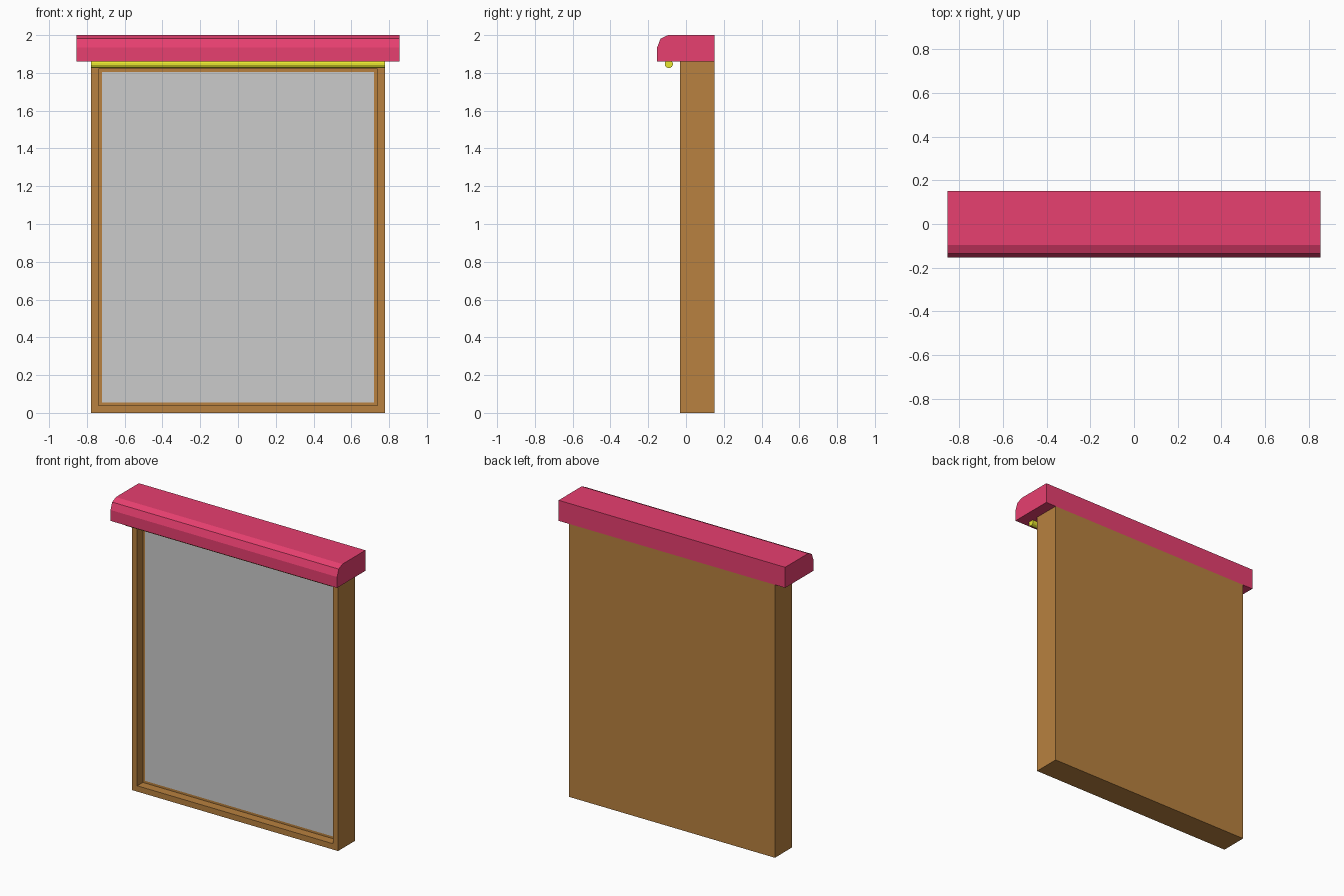
import bpy, bmesh, math

if "Cube" in bpy.data.objects:
    bpy.data.objects.remove(bpy.data.objects["Cube"])


def material(name, color):
    m = bpy.data.materials.new(name)
    m.diffuse_color = (*color, 1)
    m.use_nodes = True
    m.node_tree.nodes["Principled BSDF"].inputs["Base Color"].default_value = m.diffuse_color
    return m


def add_object(name, bm, mat=None):
    bmesh.ops.recalc_face_normals(bm, faces=bm.faces)
    me = bpy.data.meshes.new(name)
    bm.to_mesh(me)
    bm.free()
    ob = bpy.data.objects.new(name, me)
    bpy.context.collection.objects.link(ob)
    if mat:
        me.materials.append(mat)
    return ob


def extrude_x(name, profile, half, mat):
    """Closed (y, z) profile swept from -half to +half along x."""
    bm = bmesh.new()
    face = bm.faces.new([bm.verts.new((-half, y, z)) for y, z in profile])
    ext = bmesh.ops.extrude_face_region(bm, geom=[face])
    verts = [g for g in ext["geom"] if isinstance(g, bmesh.types.BMVert)]
    bmesh.ops.translate(bm, verts=verts, vec=(2 * half, 0, 0))
    return add_object(name, bm, mat)


wood = material("wood", (0.48, 0.22, 0.05))
red = material("red", (0.8, 0.05, 0.16))
yellow = material("yellow", (0.8, 0.8, 0.03))

HALF_W, BACK, FRONT, TOP = 0.777, 0.152, -0.032, 1.86
BORDER, RECESS_Y = 0.056, 0.028

# Wooden case: box whose front face is inset and pushed back
bm = bmesh.new()
bmesh.ops.create_cube(bm, size=1)
bmesh.ops.scale(bm, verts=bm.verts, vec=(2 * HALF_W, BACK - FRONT, TOP))
bmesh.ops.translate(bm, verts=bm.verts, vec=(0, (BACK + FRONT) / 2, TOP / 2))
front = min(bm.faces, key=lambda f: f.calc_center_median().y)
bmesh.ops.inset_region(bm, faces=[front], thickness=BORDER)
ext = bmesh.ops.extrude_face_region(bm, geom=[front])
verts = [g for g in ext["geom"] if isinstance(g, bmesh.types.BMVert)]
bmesh.ops.translate(bm, verts=verts, vec=(0, RECESS_Y - FRONT, 0))
bmesh.ops.delete(bm, geom=[f for f in bm.faces if f == front], context="FACES_ONLY")
add_object("wooden_case", bm, wood)

# Grey display panel at the bottom of the recess
panel_y = RECESS_Y - 0.002
extrude_x("display_panel", [(panel_y, BORDER), (RECESS_Y + 0.01, BORDER),
          (RECESS_Y + 0.01, TOP - BORDER), (panel_y, TOP - BORDER)],
          HALF_W - BORDER, None)

# Red hood with a rounded front top edge
extrude_x("hood", [(-0.153, 1.86), (-0.153, 1.934), (-0.135, 1.981),
          (-0.095, 2.0), (BACK, 2.0), (BACK, 1.86)], 0.854, red)

# Yellow lamp tube under the hood
N = 12
tube = [(-0.091 + 0.022 * math.cos(2 * math.pi * (i + 0.5) / N),
         1.847 + 0.022 * math.sin(2 * math.pi * (i + 0.5) / N)) for i in range(N)]
extrude_x("lamp_tube", tube, HALF_W, yellow)
